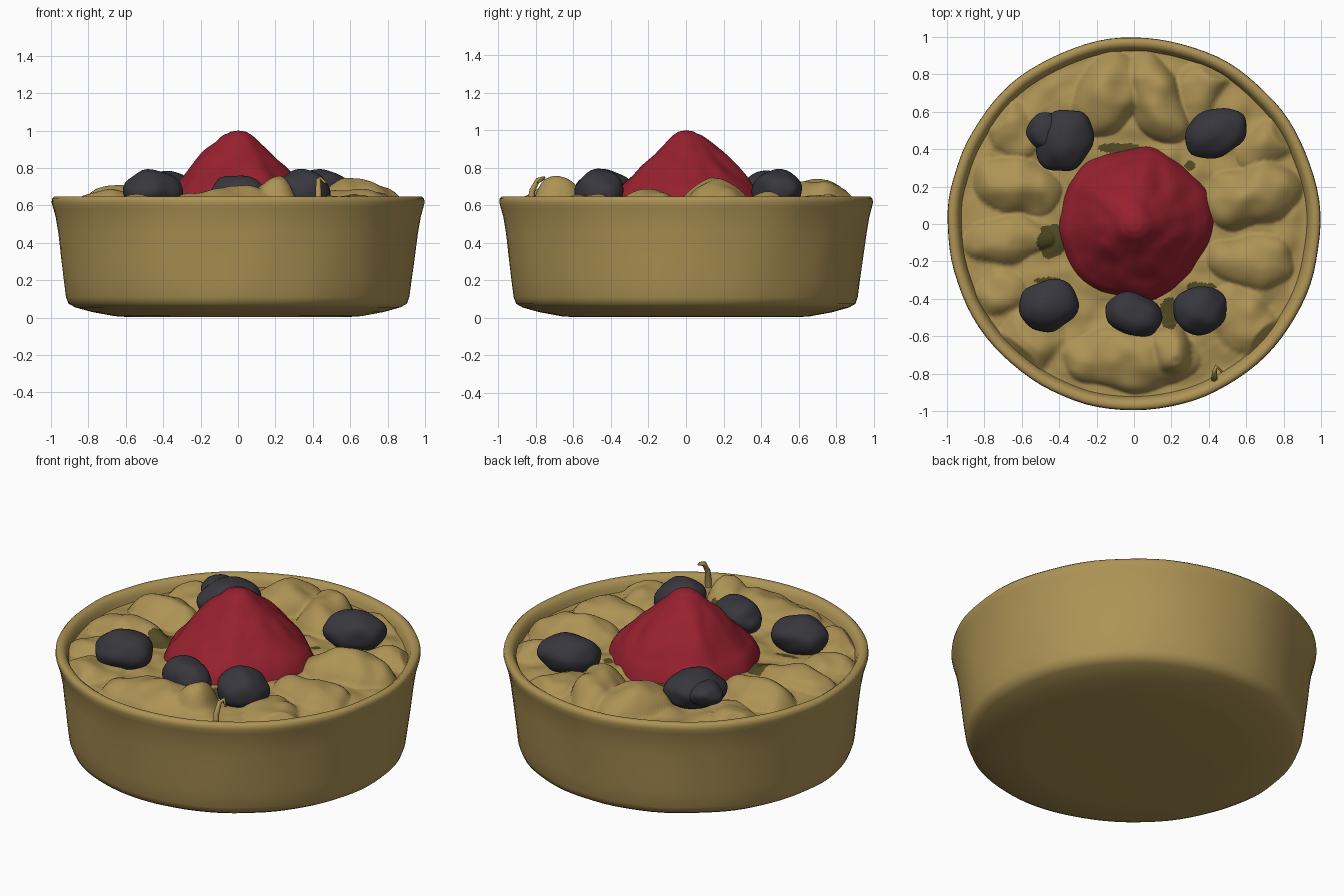
import bpy, bmesh, math
from mathutils import Vector, noise

if "Cube" in bpy.data.objects:
    bpy.data.objects.remove(bpy.data.objects["Cube"])


def material(name, rgb):
    m = bpy.data.materials.new(name)
    m.diffuse_color = (*rgb, 1)
    m.use_nodes = True
    m.node_tree.nodes["Principled BSDF"].inputs["Base Color"].default_value = m.diffuse_color
    return m


CRUST = material("golden crust", (0.42, 0.292, 0.09))
RED = material("berry red", (0.31, 0.015, 0.028))
BLUE = material("dark blueberry", (0.038, 0.038, 0.047))
OLIVE = material("olive shadow stain", (0.085, 0.07, 0.017))


def interp(table, t):
    for (a, va), (b, vb) in zip(table, table[1:]):
        if t <= b:
            k = (t - a) / (b - a)
            return va + (vb - va) * k
    return table[-1][1]


def make_object(name, bm, mats):
    bmesh.ops.remove_doubles(bm, verts=bm.verts, dist=1e-5)
    me = bpy.data.meshes.new(name)
    bm.to_mesh(me)
    bm.free()
    for m in mats:
        me.materials.append(m)
    for p in me.polygons:
        p.use_smooth = True
    ob = bpy.data.objects.new(name, me)
    bpy.context.collection.objects.link(ob)
    return ob


def ring_surface(rows, segs, point):
    """Surface of rings; point(row, angle) gives each vertex. Rows run outward/up."""
    bm = bmesh.new()
    g = [[bm.verts.new(point(i, 2 * math.pi * j / segs)) for j in range(segs)]
         for i in range(rows)]
    for i in range(rows - 1):
        for j in range(segs):
            k = (j + 1) % segs
            bm.faces.new((g[i][j], g[i + 1][j], g[i + 1][k], g[i][k]))
    return bm


# pie crust: turned profile with a slightly wobbly hand-made wall
profile = [(0, 0.004), (0.6, 0.004), (0.66, 0.008), (0.78, 0.03), (0.87, 0.055), (0.905, 0.075),
           (0.918, 0.11), (0.93, 0.2), (0.945, 0.32), (0.96, 0.45), (0.975, 0.54),
           (0.988, 0.585), (0.996, 0.615), (0.994, 0.636), (0.982, 0.648),
           (0.96, 0.648), (0.942, 0.635), (0.93, 0.61), (0.92, 0.575)]


def crust_point(i, a):
    r, z = profile[i]
    w = 0.007 * noise.noise(Vector((math.cos(a) * 4, math.sin(a) * 4, z * 3)))
    return (math.cos(a) * (r + w * (r > 0)), math.sin(a) * (r + w * (r > 0)), z)


bm = ring_surface(len(profile), 96, crust_point)
crust = make_object("pie_crust", bm, [CRUST])
# make sure the crust wall faces outward
side = max(crust.data.polygons, key=lambda p: p.area if 0.1 < p.center.z < 0.5 else 0)
if side.normal.dot(Vector((side.center.x, side.center.y, 0))) < 0:
    crust.data.flip_normals()

# filling: lumps as x, y, length, width, turn in degrees, top height
lumps = [(0.63, 0.15, 0.28, 0.16, 12, 0.74), (0.0, -0.71, 0.37, 0.17, 0, 0.70),
         (0.2, -0.68, 0.12, 0.14, 0, 0.76), (-0.68, -0.08, 0.23, 0.13, 5, 0.68),
         (-0.62, 0.2, 0.25, 0.15, -15, 0.70), (-0.14, 0.70, 0.23, 0.17, 75, 0.73),
         (0.11, 0.68, 0.25, 0.14, 110, 0.735), (0.63, -0.2, 0.25, 0.14, -10, 0.69),
         (0.58, -0.52, 0.22, 0.16, -45, 0.66), (-0.55, -0.62, 0.2, 0.16, 40, 0.65),
         (0.7, 0.42, 0.16, 0.12, 35, 0.66), (-0.66, 0.5, 0.18, 0.13, -40, 0.66),
         (-0.7, -0.36, 0.15, 0.11, 25, 0.65), (0.36, 0.72, 0.18, 0.12, 60, 0.66)]


def filling_height(x, y):
    r = math.hypot(x, y)
    wx = x + 0.05 * noise.noise(Vector((x * 5, y * 5, 1)))
    wy = y + 0.05 * noise.noise(Vector((x * 5, y * 5, 7)))
    base = 0.605 - 0.02 * min(1, max(0, (r - 0.78) / 0.12))
    z = base
    for lx, ly, la, lb, deg, top in lumps:
        c, s = math.cos(math.radians(deg)), math.sin(math.radians(deg))
        u = ((wx - lx) * c + (wy - ly) * s) / la
        v = ((wy - ly) * c - (wx - lx) * s) / lb
        d = u * u + v * v
        if d < 1:
            z = max(z, base + (top - base) * (1 - d) ** 0.75)
    fade = min(1, max(0, (0.93 - r) / 0.08))
    # edge fades down into the trough beside the rim
    z = min(z, 0.59 + 0.6 * max(0, 0.94 - r) + 0.05 * fade)
    return z + fade * 0.024 * noise.noise(Vector((x * 8, y * 8, 3)))


FR = 84


def filling_point(i, a):
    r = 0.25 + (0.94 - 0.25) * i / (FR - 1)
    x, y = r * math.cos(a), r * math.sin(a)
    return (x, y, filling_height(x, y))


bm = ring_surface(FR, 320, filling_point)
# dark stains beside the fruit: x, y, radius across, radius along
stains = [(-0.44, -0.09, 0.085, 0.095), (0.19, -0.48, 0.06, 0.08), (-0.08, 0.405, 0.14, 0.025),
          (0.3, 0.31, 0.03, 0.025), (0.36, -0.335, 0.08, 0.025), (-0.45, -0.305, 0.08, 0.02)]
for f in bm.faces:
    c = f.calc_center_median()
    n = 0.5 * noise.noise(c * 12)
    if any(((c.x - x) / a) ** 2 + ((c.y - y) / b) ** 2 < 1 + n for x, y, a, b in stains):
        f.material_index = 1
make_object("cream_filling", bm, [CRUST, OLIVE])

# red peak: mound profile with soft angular ridges
peak = [(0, 1.0), (0.04, 0.994), (0.08, 0.968), (0.13, 0.915), (0.2, 0.852), (0.27, 0.782),
        (0.33, 0.72), (0.37, 0.67), (0.395, 0.62), (0.41, 0.57)]
PR = 40


def peak_point(i, a):
    t = 0.41 * i / (PR - 1)
    z = interp(peak, t)
    k = min(1, t / 0.15)
    d = Vector((math.cos(a), math.sin(a), 0))
    r = t * (1 + k * (0.02 * math.cos(5 * a + 0.6) + 0.07 * noise.noise(d * 1.8 + Vector((0, 0, z * 4)))))
    z += 0.012 * k * noise.noise(Vector((d.x * t * 12, d.y * t * 12, 5)))
    # the left and back shoulders are fuller
    z += 0.045 * max(0, math.cos(a - math.radians(145))) * max(0, 1 - ((t - 0.2) / 0.14) ** 2)
    s = min(1, t / 0.3) * 0.01
    return (s + r * d.x, s + r * d.y, z)


bm = ring_surface(PR, 96, peak_point)
make_object("red_fruit_peak", bm, [RED])


def berry(name, loc, size, turn, seed):
    bm = bmesh.new()
    bmesh.ops.create_icosphere(bm, subdivisions=4, radius=1)
    c, s = math.cos(math.radians(turn)), math.sin(math.radians(turn))
    for v in bm.verts:
        p = v.co * (1 + 0.13 * noise.noise(v.co * 1.3 + Vector((seed, 0, 0))))
        x, y, z = p.x * size[0], p.y * size[1], p.z * size[2]
        v.co = Vector((x * c - y * s, x * s + y * c, z)) + Vector(loc)
    return make_object(name, bm, [BLUE])


# blueberries around the peak
berries = [((-0.457, -0.435, 0.68), (0.16, 0.135, 0.11), 20, 1.3),
           ((0.435, 0.485, 0.68), (0.17, 0.13, 0.11), 20, 4.1),
           ((-0.375, 0.445, 0.675), (0.17, 0.15, 0.105), 70, 7.7),
           ((-0.475, 0.495, 0.69), (0.1, 0.1, 0.07), 0, 2.2),
           ((0.0, -0.485, 0.66), (0.155, 0.115, 0.105), -20, 9.4),
           ((0.35, -0.46, 0.675), (0.145, 0.13, 0.115), 10, 5.8)]
for n, (loc, size, turn, seed) in enumerate(berries):
    berry(f"blueberry_{n + 1}", loc, size, turn, seed)

# little curled wisp of cream near the front rim
cu = bpy.data.curves.new("cream_wisp", "CURVE")
cu.dimensions = "3D"
cu.bevel_depth = 0.013
cu.use_fill_caps = True
sp = cu.splines.new("POLY")
path = [(0.43, -0.83, 0.58), (0.43, -0.82, 0.68), (0.43, -0.79, 0.735), (0.44, -0.76, 0.745), (0.47, -0.79, 0.72)]
sp.points.add(len(path) - 1)
for p, co, r in zip(sp.points, path, (1.5, 1.2, 1, 0.8, 0.4)):
    p.co = (*co, 1)
    p.radius = r
cu.materials.append(CRUST)
bpy.context.collection.objects.link(bpy.data.objects.new("cream_wisp", cu))
